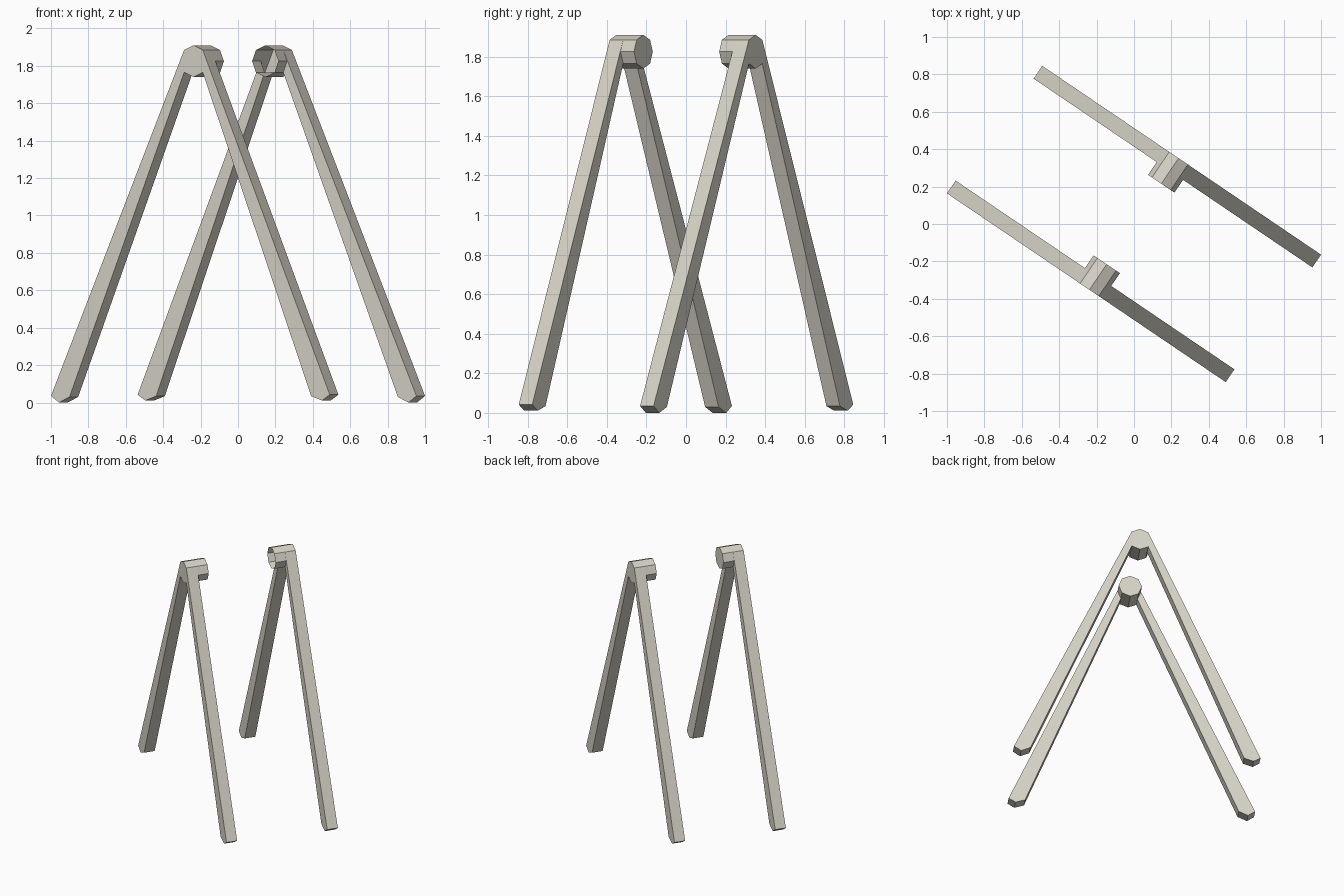
import bpy, bmesh, math
from mathutils import Matrix

if "Cube" in bpy.data.objects:
    bpy.data.objects.remove(bpy.data.objects["Cube"])

# One stone-beige colour for everything
mat = bpy.data.materials.new("pale_beige")
mat.diffuse_color = (0.68, 0.65, 0.57, 1)
mat.use_nodes = True
mat.node_tree.nodes["Principled BSDF"].inputs["Base Color"].default_value = mat.diffuse_color

R, HUB_Z = 0.085, 1.825                # octagonal hub at the apex
OUTER, MID, INNER = -0.425, -0.3425, -0.26   # depths across the frame
YAW = math.radians(-34.1)

# Foot profiles (upper edge, middle ridge, lower edge) as (u, z)
LEFT_FOOT = [(-0.92, 0.035), (-0.868, 0.0), (-0.80, 0.03)]
RIGHT_FOOT = [(0.88, 0.042), (0.83, 0.011), (0.76, 0.034)]


def a_frame(name, turn, capped):
    bm = bmesh.new()

    def ring(points, depth):
        return [bm.verts.new((u, depth, z)) for u, z in points]

    # Octagon hub: outer, middle and inner rings, vertex 0 on top
    octagon = [(-R * math.sin(i * math.pi / 4), HUB_Z + R * math.cos(i * math.pi / 4))
               for i in range(8)]
    a, b, c = (ring(octagon, d) for d in (OUTER, MID, INNER))
    leg_sides = (1, 2, 5, 6)           # hub sides the legs grow out of
    bm.faces.new(a)
    if capped:
        bm.faces.new(c)
    for i in range(8):
        j = (i + 1) % 8
        bm.faces.new((b[i], b[j], c[j], c[i]))
        if i not in leg_sides:
            bm.faces.new((a[i], a[j], b[j], b[i]))

    # Legs drawn out of two neighbouring hub sides down to the feet
    for ids, foot in (((1, 2, 3), LEFT_FOOT), ((7, 6, 5), RIGHT_FOOT)):
        fa, fb = ring(foot, OUTER), ring(foot, MID)
        ta, tb = [a[i] for i in ids], [b[i] for i in ids]
        for k in (0, 1):
            bm.faces.new((ta[k], ta[k + 1], fa[k + 1], fa[k]))
            bm.faces.new((tb[k], tb[k + 1], fb[k + 1], fb[k]))
            bm.faces.new((fa[k], fa[k + 1], fb[k + 1], fb[k]))
        for k in (0, 2):
            bm.faces.new((ta[k], fa[k], fb[k], tb[k]))

    bmesh.ops.recalc_face_normals(bm, faces=bm.faces)
    bm.transform(Matrix.Rotation(YAW + turn, 4, 'Z'))
    me = bpy.data.meshes.new(name)
    bm.to_mesh(me)
    bm.free()
    me.materials.append(mat)
    bpy.context.collection.objects.link(bpy.data.objects.new(name, me))


a_frame("front_a_frame", 0, True)
a_frame("back_a_frame", math.pi, False)   # its hub is open on the inside
